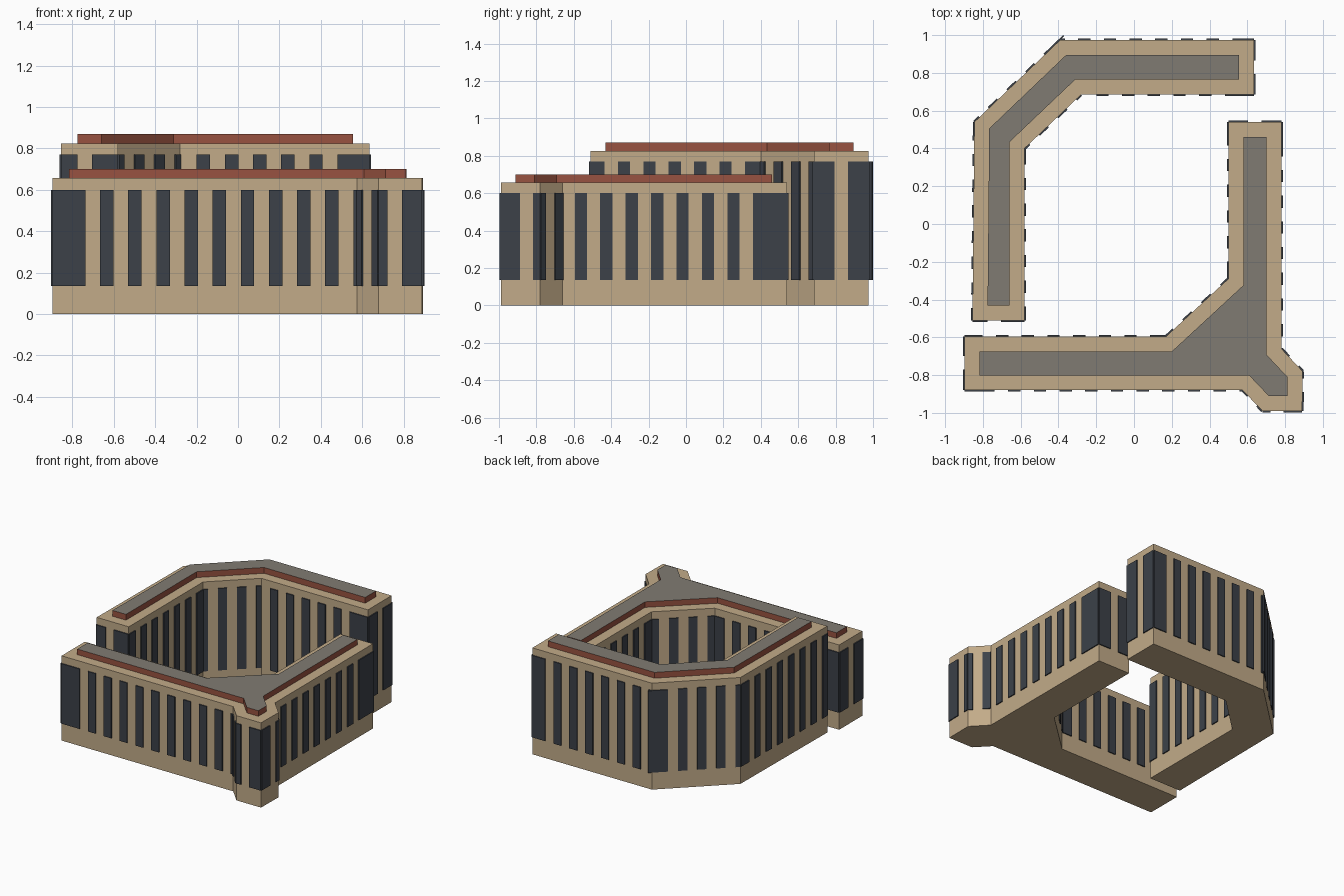
import bpy, bmesh
from mathutils import Vector

if "Cube" in bpy.data.objects:
    bpy.data.objects.remove(bpy.data.objects["Cube"])


def material(name, rgb):
    m = bpy.data.materials.new(name)
    m.diffuse_color = (*rgb, 1)
    m.use_nodes = True
    m.node_tree.nodes["Principled BSDF"].inputs["Base Color"].default_value = m.diffuse_color
    return m


STONE = material("tan stone", (0.54, 0.407, 0.25))
GLASS = material("dark glass", (0.045, 0.053, 0.066))
BRICK = material("red roof edge", (0.314, 0.086, 0.052))
ROOF = material("grey roof", (0.216, 0.198, 0.171))

STEP, PIER, THICK = 0.136, 0.071, 0.008   # pier spacing, pier width, window plate thickness
BASE = 0.135


def add_prism(bm, pts, z0, z1):
    """Closed vertical prism over a counter-clockwise outline; returns its top face."""
    lo = [bm.verts.new((p[0], p[1], z0)) for p in pts]
    hi = [bm.verts.new((p[0], p[1], z1)) for p in pts]
    bm.faces.new(lo[::-1])
    top = bm.faces.new(hi)
    n = len(pts)
    for i in range(n):
        j = (i + 1) % n
        bm.faces.new((lo[i], lo[j], hi[j], hi[i]))
    return top


def finish(bm, name, mats):
    bmesh.ops.recalc_face_normals(bm, faces=bm.faces)
    me = bpy.data.meshes.new(name)
    bm.to_mesh(me)
    bm.free()
    for m in mats:
        me.materials.append(m)
    ob = bpy.data.objects.new(name, me)
    bpy.context.collection.objects.link(ob)


def inset(pts, d):
    """Offset a counter-clockwise outline inwards with mitred corners."""
    out = []
    n = len(pts)
    for i, p in enumerate(pts):
        a = (p - pts[i - 1]).normalized()
        b = (pts[(i + 1) % n] - p).normalized()
        na, nb = Vector((-a.y, a.x)), Vector((-b.y, b.x))
        out.append(p + (na + nb) * (d / (1 + na.dot(nb))))
    return out


def building(name, plan, window_top, wall_top, roof_top):
    pts = [Vector(c[:2]) for c in plan]

    # stone body
    bm = bmesh.new()
    add_prism(bm, pts, 0, wall_top)
    finish(bm, name + "_walls", [STONE])

    # set-back roof slab with red sides and grey top
    bm = bmesh.new()
    add_prism(bm, inset(pts, 0.079), wall_top, roof_top).material_index = 1
    finish(bm, name + "_roof", [BRICK, ROOF])

    # window plates fill the gaps between the stone piers of each wall
    bm = bmesh.new()
    for i, (x, y, first, count, overhang) in enumerate(plan):
        p, q = pts[i], pts[(i + 1) % len(pts)]
        d = (q - p).normalized()
        out = Vector((d.y, -d.x)) * THICK
        left = -overhang
        piers = [first + STEP * k for k in range(count)]
        for c in piers + [(q - p).length + PIER / 2]:
            right = c - PIER / 2
            if right - left > 0.01:
                a, b = p + d * left, p + d * right
                add_prism(bm, [a + out, b + out, b, a], BASE, window_top)
            left = c + PIER / 2
    finish(bm, name + "_windows", [GLASS])


# each corner: x, y, then the wall leaving it: first pier distance, pier count, overhang
building("tall_block", [
    (-0.855, -0.51, 0.115, 1, 0),
    (-0.58, -0.51, 0.11, 6, 0),
    (-0.58, 0.40, 0.07, 3, 0),
    (-0.28, 0.685, 0.045, 6, 0),
    (0.635, 0.685, 0.145, 1, 0),
    (0.635, 0.975, 0.15, 7, 0),
    (-0.39, 0.975, 0.15, 4, 0.028),
    (-0.845, 0.54, 0.133, 7, 0),
], 0.77, 0.825, 0.87)

building("low_block", [
    (-0.897, -0.88, 0.195, 10, 0),
    (0.575, -0.88, 0.076, 1, 0),
    (0.68, -0.99, 0.077, 1, 0),
    (0.89, -0.99, 0.137, 1, 0),
    (0.893, -0.78, 0.07, 1, 0),
    (0.78, -0.66, 0.03, 8, 0),
    (0.78, 0.54, 0.14, 1, 0),
    (0.50, 0.54, 0.16, 5, 0),
    (0.50, -0.29, 0.09, 3, 0),
    (0.17, -0.595, 0.12, 7, 0),
    (-0.897, -0.595, 0.14, 1, 0),
], 0.60, 0.657, 0.70)
